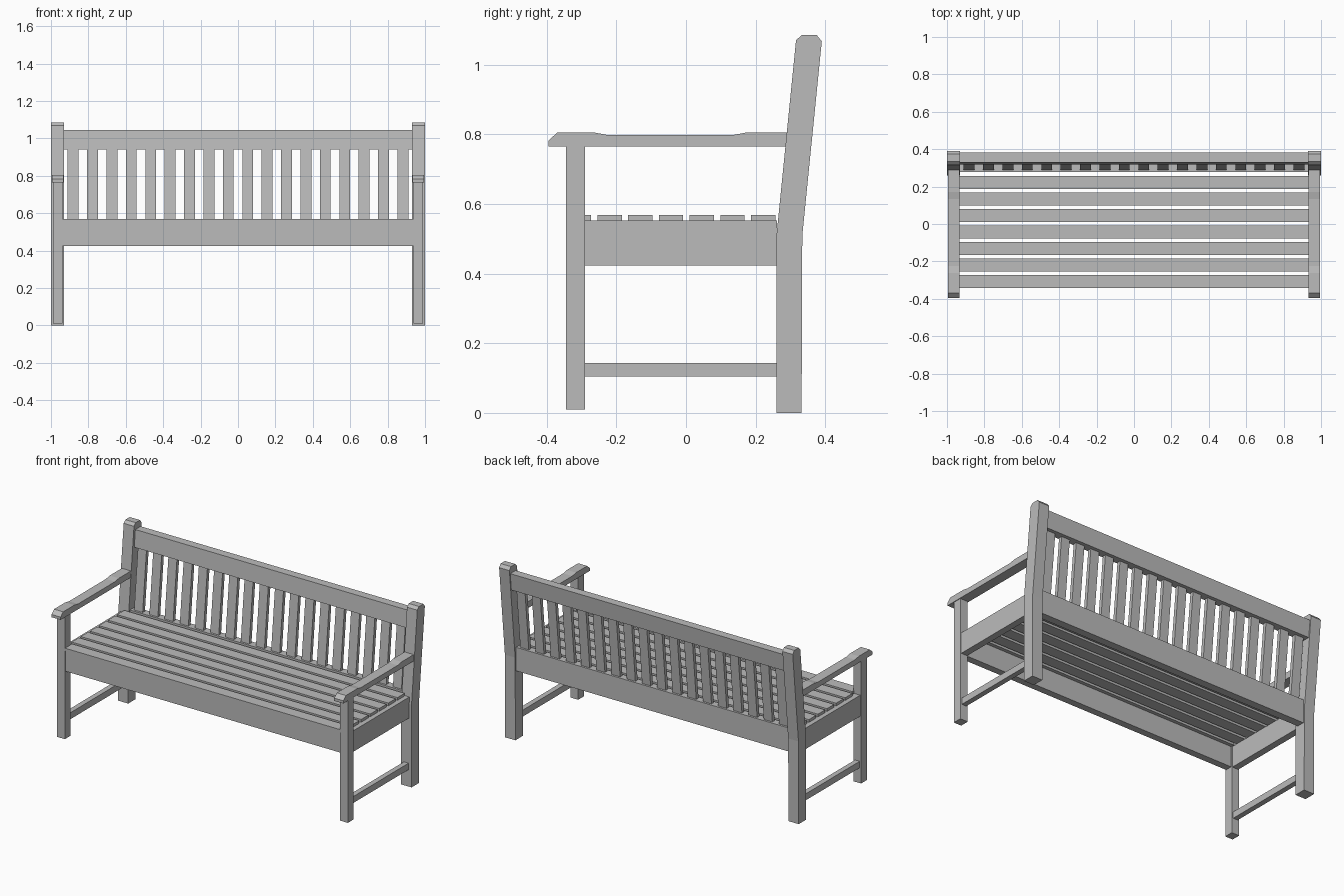
import bpy
import bmesh

cube = bpy.data.objects.get("Cube")
if cube:
    bpy.data.objects.remove(cube, do_unlink=True)

GREY = (0.5, 0.5, 0.5, 1.0)
wood = bpy.data.materials.new("grey_wood")
wood.use_nodes = True
wood.diffuse_color = GREY
wood.node_tree.nodes["Principled BSDF"].inputs["Base Color"].default_value = GREY


def prism(name, profile, spans):
    """Extrude a (y, z) side profile across each x span, as one object."""
    bm = bmesh.new()
    for x0, x1 in spans:
        face = bm.faces.new([bm.verts.new((x0, y, z)) for y, z in profile])
        new = bmesh.ops.extrude_face_region(bm, geom=[face])["geom"]
        moved = [v for v in new if isinstance(v, bmesh.types.BMVert)]
        bmesh.ops.translate(bm, verts=moved, vec=(x1 - x0, 0, 0))
    bmesh.ops.recalc_face_normals(bm, faces=bm.faces)
    mesh = bpy.data.meshes.new(name)
    bm.to_mesh(mesh)
    bm.free()
    mesh.materials.append(wood)
    obj = bpy.data.objects.new(name, mesh)
    bpy.context.collection.objects.link(obj)
    return obj


def rect(y0, y1, z0, z1):
    return [(y0, z0), (y1, z0), (y1, z1), (y0, z1)]


def leaning(d0, d1, z0, z1):
    """Rectangle following the lean of the back, d measured from the post front."""
    def front(z):
        return 0.26 + (z - 0.51) * 0.1
    return [(front(z0) + d0, z0), (front(z0) + d1, z0),
            (front(z1) + d1, z1), (front(z1) + d0, z1)]


def sides(name, profile, x0, x1):
    prism("left_" + name, profile, [(x0, x1)])
    prism("right_" + name, profile, [(-x1, -x0)])


# End frames: bent back posts, front legs, shaped arms and rails
post = [(0.26, 0), (0.332, 0), (0.334, 0.51), (0.39, 1.067), (0.375, 1.086),
        (0.333, 1.086), (0.316, 1.07), (0.26, 0.51)]
arm = [(-0.395, 0.765), (-0.395, 0.782), (-0.37, 0.805), (-0.262, 0.805),
       (-0.225, 0.798), (0.135, 0.798), (0.172, 0.805), (0.3, 0.805), (0.3, 0.765)]
sides("back_post", post, 0.93, 1.0)
sides("front_leg", rect(-0.345, -0.29, 0.01, 0.765), 0.938, 0.99)
sides("arm", arm, 0.932, 0.994)
sides("seat_rail", rect(-0.29, 0.262, 0.423, 0.552), 0.942, 0.984)
sides("stretcher", rect(-0.29, 0.262, 0.104, 0.144), 0.948, 0.98)

# Long rails
prism("front_rail", rect(-0.338, -0.295, 0.425, 0.552), [(-0.94, 0.94)])
prism("lower_back_rail", rect(0.277, 0.325, 0.425, 0.57), [(-0.935, 0.935)])
prism("top_back_rail", leaning(0.016, 0.068, 0.94, 1.045), [(-0.935, 0.935)])

# Seat slats
for i in range(7):
    y = 0.222 - i * 0.0883
    half = 0.94 if i == 6 else 0.955
    prism(f"seat_slat_{i + 1}", rect(y - 0.035, y + 0.035, 0.552, 0.569), [(-half, half)])

# Upright back slats
centres = [(i - 8.5) * 0.1037 for i in range(18)]
prism("back_slats", leaning(0.024, 0.046, 0.56, 0.95),
      [(x - 0.029, x + 0.029) for x in centres])
